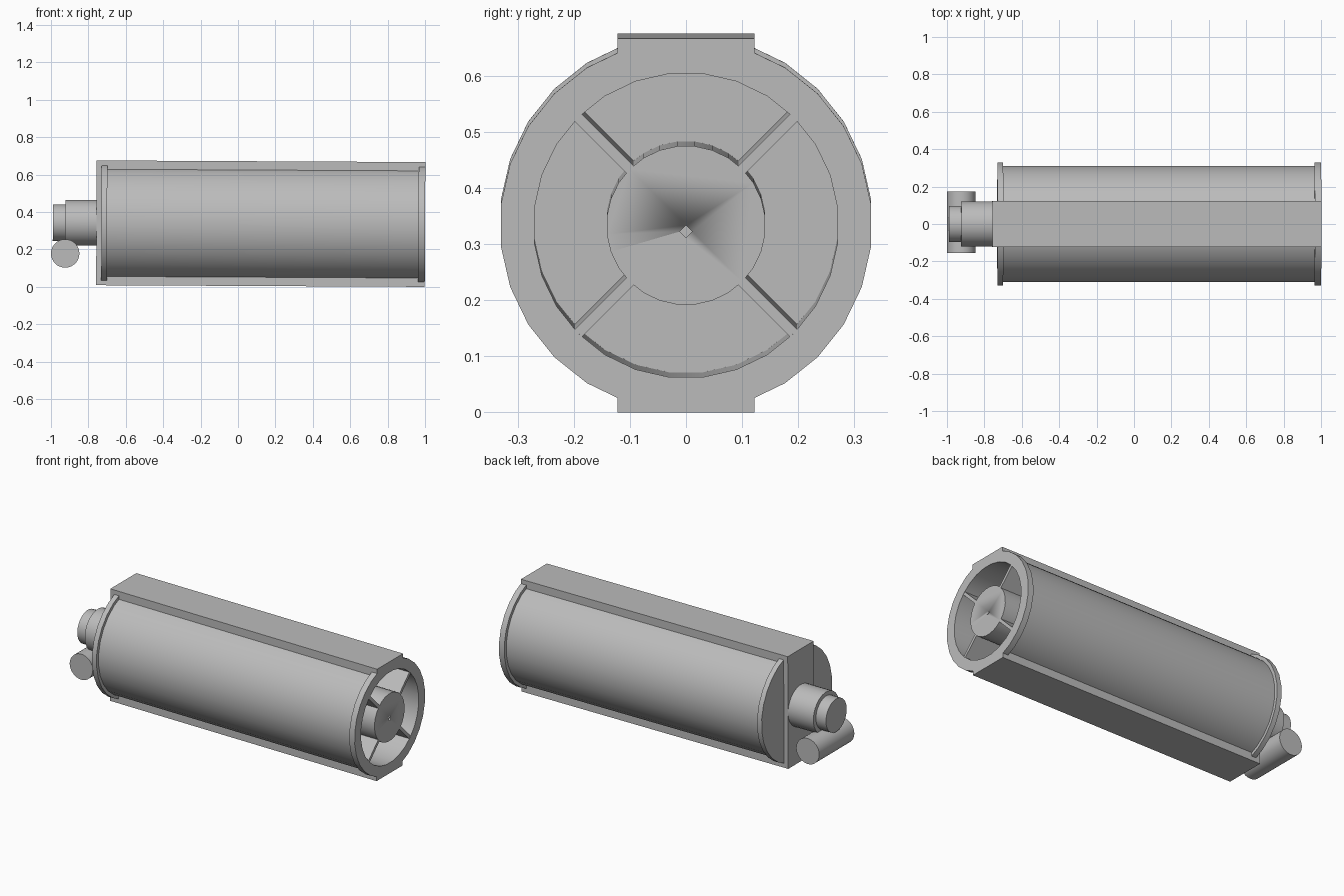
import bpy
import bmesh
import math
from mathutils import Matrix, Vector

if "Cube" in bpy.data.objects:
    bpy.data.objects.remove(bpy.data.objects["Cube"])

grey = bpy.data.materials.new("plain grey")
grey.use_nodes = True
GREY = (0.5, 0.5, 0.5, 1)
grey.diffuse_color = GREY
grey.node_tree.nodes["Principled BSDF"].inputs["Base Color"].default_value = GREY

# The whole unit leans very slightly down towards +x
AXIS_Z = 0.338
LEAN = Matrix.Translation((0, 0, AXIS_Z)) @ Matrix.Rotation(0.005, 4, 'Y')
SIDES = 28


def finish(name, bm, place=LEAN):
    bmesh.ops.recalc_face_normals(bm, faces=bm.faces)
    mesh = bpy.data.meshes.new(name)
    bm.to_mesh(mesh)
    bm.free()
    mesh.materials.append(grey)
    obj = bpy.data.objects.new(name, mesh)
    bpy.context.collection.objects.link(obj)
    obj.matrix_world = place
    bpy.ops.object.select_all(action='DESELECT')
    obj.select_set(True)
    bpy.context.view_layer.objects.active = obj
    bpy.ops.object.shade_smooth_by_angle(angle=math.radians(30))
    return obj


def lathe(name, profile, closed=False):
    """Spin (x, radius) points around the long axis."""
    bm = bmesh.new()
    rings = []
    for x, r in profile:
        ring = []
        for i in range(SIDES):
            a = math.tau * (i + 0.5) / SIDES
            ring.append(bm.verts.new((x, r * math.cos(a), r * math.sin(a))))
        rings.append(ring)
    pairs = list(zip(rings, rings[1:]))
    if closed:
        pairs.append((rings[-1], rings[0]))
    else:
        bm.faces.new(rings[0])
        bm.faces.new(rings[-1])
    for a, b in pairs:
        for i in range(SIDES):
            j = (i + 1) % SIDES
            bm.faces.new((a[i], a[j], b[j], b[i]))
    return finish(name, bm)


def box(name, low, high, turn=0):
    low, high = Vector(low), Vector(high)
    bm = bmesh.new()
    size = Matrix.Diagonal((*(high - low), 1))
    spin = Matrix.Rotation(turn, 4, 'X')
    bmesh.ops.create_cube(bm, size=1, matrix=spin @ Matrix.Translation((low + high) / 2) @ size)
    return finish(name, bm)


# Hollow drum with a raised flange at each end
BORE, SHELL, RIM = 0.272, 0.313, 0.332
lathe("drum_shell", [(-0.73, BORE), (-0.73, RIM), (-0.70, RIM), (-0.70, SHELL),
                     (0.965, SHELL), (0.965, RIM), (1, RIM), (1, BORE)], closed=True)
lathe("drum_end_disc", [(-0.73, 0.3), (-0.70, 0.3)])

# Central hub with a small square socket
hub = lathe("hub", [(-0.71, 0.142), (0.998, 0.142)])
socket = box("socket_cutter", (0.9, -0.008, -0.008), (1.1, 0.008, 0.008), math.pi / 4)
socket.matrix_world = Matrix.Translation((0, 0, -0.011)) @ LEAN
socket.hide_render = True
socket.hide_set(True)
cut = hub.modifiers.new("socket", 'BOOLEAN')
cut.operation = 'DIFFERENCE'
cut.object = socket

# Four long webs between hub and shell
for i in range(4):
    box(f"web_{i + 1}", (-0.71, 0.135, -0.009), (0.998, 0.28, 0.009),
        math.pi / 4 + i * math.pi / 2)

# Flat rails along top and bottom, joined by an end plate
HALF, LEFT = 0.3335, -0.757
box("top_rail", (LEFT, -0.122, 0.28), (1, 0.122, HALF))
box("bottom_rail", (LEFT, -0.122, -HALF), (1, 0.122, -0.28))
box("end_plate", (LEFT, -0.122, -HALF), (-0.705, 0.122, HALF))

# Stepped outlet on the left end
lathe("outlet", [(-0.75, 0.122), (-0.924, 0.122), (-0.924, 0.098), (-0.99, 0.098)])

# Crosswise cylinder under the outlet
bm = bmesh.new()
bmesh.ops.create_cone(bm, cap_ends=True, segments=32, radius1=0.076, radius2=0.076, depth=0.33)
finish("cross_cylinder", bm,
       Matrix.Translation((-0.924, 0.01, 0.178)) @ Matrix.Rotation(math.pi / 2, 4, 'X'))
